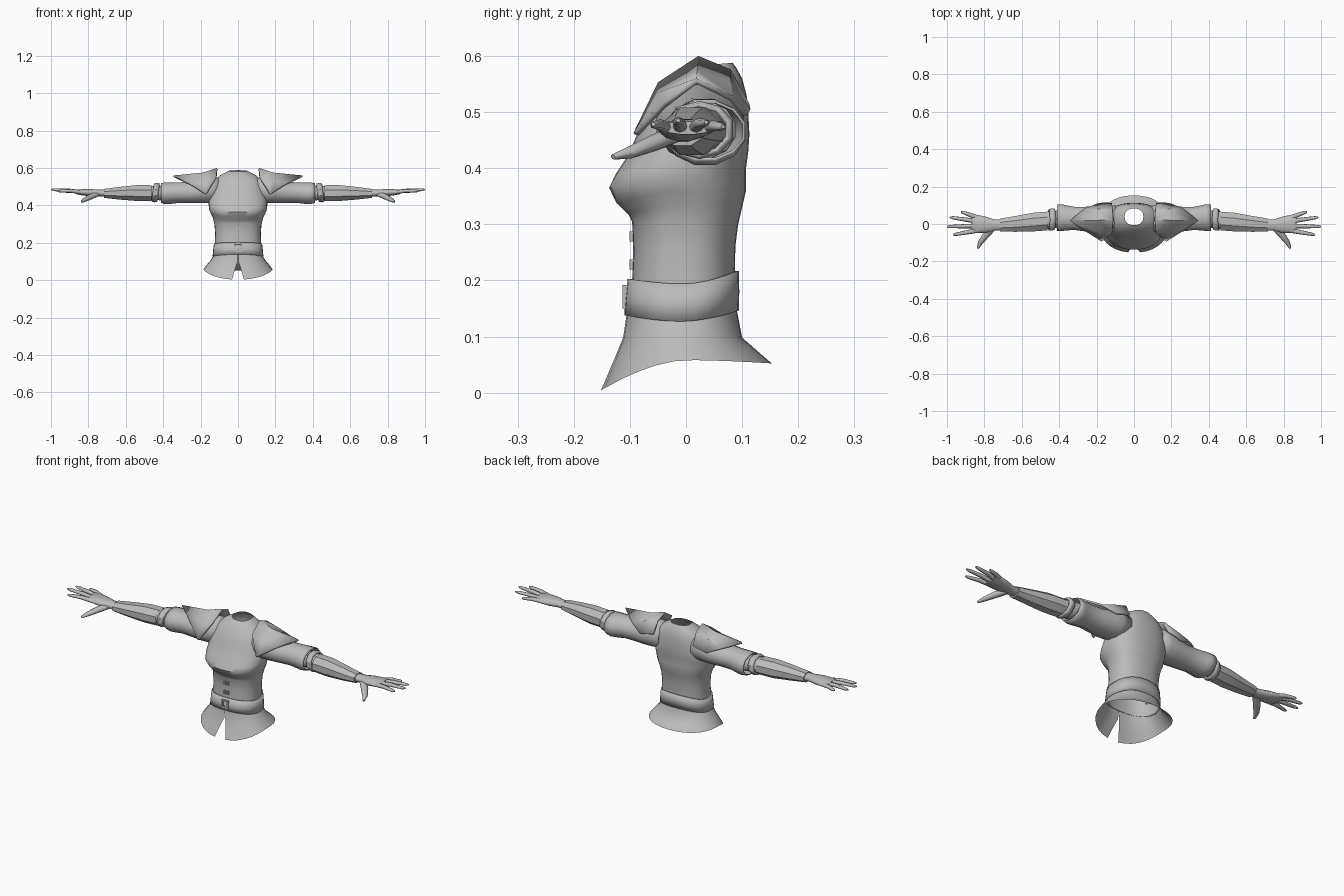
import bpy, bmesh, math
from mathutils import Vector

if "Cube" in bpy.data.objects:
    bpy.data.objects.remove(bpy.data.objects["Cube"])

grey = bpy.data.materials.new("plain_grey")
grey.diffuse_color = (0.5, 0.5, 0.5, 1)
grey.use_nodes = True
grey.node_tree.nodes["Principled BSDF"].inputs["Base Color"].default_value = grey.diffuse_color


def finish(name, bm, mirror=False, thick=0, angle=35):
    bmesh.ops.recalc_face_normals(bm, faces=bm.faces)
    me = bpy.data.meshes.new(name)
    bm.to_mesh(me)
    bm.free()
    ob = bpy.data.objects.new(name, me)
    bpy.context.collection.objects.link(ob)
    me.materials.append(grey)
    bpy.ops.object.select_all(action='DESELECT')
    ob.select_set(True)
    bpy.context.view_layer.objects.active = ob
    bpy.ops.object.shade_smooth_by_angle(angle=math.radians(angle))
    if thick:
        m = ob.modifiers.new("thickness", 'SOLIDIFY')
        m.thickness, m.offset = thick, -1
    if mirror:
        ob.modifiers.new("mirror", 'MIRROR')
    return ob


def loft(bm, rings, closed=True, cap_start=False, cap_end=False):
    vs = [[bm.verts.new(p) for p in r] for r in rings]
    n = len(vs[0])
    for a, b in zip(vs, vs[1:]):
        for i in range(n if closed else n - 1):
            j = (i + 1) % n
            bm.faces.new((a[i], a[j], b[j], b[i]))
    if cap_start:
        bm.faces.new(vs[0])
    if cap_end:
        bm.faces.new(vs[-1])


def power(v, p):
    return math.copysign(abs(v) ** p, v)


def body_ring(zf, zs, zb, hw, yf, yb, p=0.85, gap=0.0, n=32):
    """Rounded section; height differs at front, side and back. It starts at the front."""
    pts = []
    for i in range(n + (1 if gap else 0)):
        a = -math.pi / 2 + gap + (2 * math.pi - 2 * gap) * i / n
        s = math.sin(a)
        z = zs + ((zf - zs) if s < 0 else (zb - zs)) * abs(s) ** 1.5
        pts.append((hw * power(math.cos(a), p),
                    (yf + yb) / 2 + (yb - yf) / 2 * power(s, p), z))
    return pts


def arm_ring(x, yc, zc, ry, rz, n=12, lean=0.0):
    return [(x + lean * math.sin(t), yc + ry * math.cos(t), zc + rz * math.sin(t))
            for t in (2 * math.pi * (i + .5) / n for i in range(n))]


# Torso: open tube from the hips to the neck, with a chest overhang
bm = bmesh.new()
loft(bm, [body_ring(*r) for r in [
    (.135, .128, .145, .128, -.100, .086),
    (.20, .20, .21, .124, -.096, .087),
    (.25, .25, .26, .122, -.094, .088),
    (.305, .30, .30, .126, -.096, .093),
    (.318, .335, .33, .135, -.103, .100),
    (.338, .358, .36, .146, -.124, .107),
    (.365, .378, .38, .154, -.137, .107),
    (.39, .40, .40, .157, -.125, .107),
    (.42, .425, .43, .157, -.105, .111),
    (.46, .46, .46, .150, -.087, .113),
    (.50, .50, .50, .140, -.070, .111),
    (.53, .535, .53, .122, -.053, .108),
    (.555, .56, .56, .098, -.034, .100),
    (.572, .575, .578, .068, -.018, .090),
    (.580, .585, .588, .050, -.006, .083)]])
finish("torso", bm, angle=50)

# Waist belt
bm = bmesh.new()
loft(bm, [body_ring(.138, .127, .146, .136, -.110, .094),
          body_ring(.165, .16, .18, .133, -.108, .095),
          body_ring(.203, .194, .217, .129, -.104, .094)])
finish("belt", bm, thick=.006)

# Flared skirt with a slit at the front
bm = bmesh.new()
loft(bm, [body_ring(*r[:6], p=.9, gap=r[6]) for r in [
    (.145, .132, .150, .130, -.105, .090, .006),
    (.098, .105, .098, .148, -.112, .100, .012),
    (.055, .082, .076, .167, -.130, .125, .08),
    (.003, .058, .052, .186, -.153, .153, .14)]], closed=False)
finish("skirt", bm, angle=50)


# Buckles on the belly: square rings
def buckle(name, z, y, w, h, d):
    bm = bmesh.new()
    prof = [(1, 0), (1, -d), (.6, -d), (.6, 0)]
    rings = [[(sx * w * k, y + dy, z + sz * (h - w * (1 - k)))
              for k, dy in prof] for sx, sz in ((1, 1), (-1, 1), (-1, -1), (1, -1))]
    loft(bm, rings + rings[:1])
    bmesh.ops.remove_doubles(bm, verts=bm.verts, dist=1e-5)
    finish(name, bm, angle=20)


buckle("belt_buckle", .171, -.104, .019, .021, .009)
for i, z in enumerate((.228, .278)):
    buckle(f"strap_buckle_{i}", z, -.093, .014, .009, .008)

# Shoulder pads: bent plates with a ridge and a pointed outer tip
bm = bmesh.new()
loft(bm, [
    [(.172, -.094, .462), (.118, -.050, .553), (.113, .022, .600), (.115, .080, .576), (.118, .113, .515)],
    [(.180, -.090, .466), (.180, -.050, .535), (.190, .020, .575), (.190, .080, .555), (.165, .115, .505)],
    [(.186, -.086, .470), (.255, -.042, .516), (.345, .018, .560), (.260, .085, .528), (.195, .110, .497)]],
    closed=False)
finish("shoulder_pad", bm, mirror=True, thick=.01, angle=25)

# Sleeves, open at the cuff
bm = bmesh.new()
loft(bm, [arm_ring(*r) for r in [
    (.095, .030, .485, .070, .068), (.15, .025, .480, .080, .070),
    (.20, .025, .474, .078, .064), (.26, .026, .469, .068, .058),
    (.32, .030, .468, .064, .057), (.365, .033, .465, .070, .060),
    (.385, .034, .464, .074, .060), (.412, .034, .467, .074, .055)]])
finish("sleeve", bm, mirror=True, thick=.005, angle=40)

# Elbow and the strap around it
bm = bmesh.new()
loft(bm, [arm_ring(.36, .03, .467, .050, .045), arm_ring(.42, .025, .467, .048, .041),
          arm_ring(.49, .018, .466, .046, .038)])
finish("elbow", bm, mirror=True)
bm = bmesh.new()
loft(bm, [arm_ring(.424, .026, .468, .058, .048, 10, -.006),
          arm_ring(.440, .024, .468, .063, .052, 10, -.006),
          arm_ring(.456, .022, .468, .058, .048, 10, -.006)])
finish("elbow_strap", bm, mirror=True, thick=.008)

# Forearm guards
bm = bmesh.new()
loft(bm, [arm_ring(*r, n=8) for r in [
    (.462, .016, .466, .054, .045), (.54, .010, .466, .054, .046),
    (.63, .001, .465, .046, .037), (.716, -.006, .464, .038, .026)]], cap_end=True)
finish("forearm_guard", bm, mirror=True, angle=30)

# Hands: palm, then tapered fingers
bm = bmesh.new()
loft(bm, [arm_ring(*r, n=12) for r in [
    (.70, -.006, .465, .030, .020), (.745, -.006, .466, .030, .019),
    (.79, -.004, .468, .044, .020), (.835, .000, .470, .050, .017),
    (.866, .002, .472, .046, .012)]], cap_end=True)
finish("palm", bm, mirror=True, angle=60)


def finger(name, pts, radii):
    pts = [Vector(p) for p in pts]
    bm = bmesh.new()
    rings = []
    d = (pts[-1] - pts[0]).normalized()
    side = d.cross(Vector((0, 0, 1))).normalized()
    up = side.cross(d)
    for p, r in zip(pts, radii):
        rings.append([p + side * r * math.cos(t) + up * r * .85 * math.sin(t)
                      for t in (math.tau * i / 8 for i in range(8))])
    loft(bm, rings, cap_start=True, cap_end=True)
    finish(name, bm, mirror=True, angle=60)


for name, y0, x1, y1, z1 in [("index_finger", -.034, .968, -.058, .478),
                             ("middle_finger", -.010, 1.0, -.014, .485),
                             ("ring_finger", .014, .985, .036, .482),
                             ("little_finger", .034, .925, .066, .474)]:
    a, b = Vector((.835, y0, .470)), Vector((x1, y1, z1))
    finger(name, [a, a.lerp(b, .45) + Vector((0, 0, .004)), a.lerp(b, .9), b],
           [.013, .0115, .0085, .004])
finger("thumb", [(.755, -.020, .460), (.790, -.058, .445), (.822, -.100, .428), (.836, -.130, .420)],
       [.018, .018, .013, .006])
